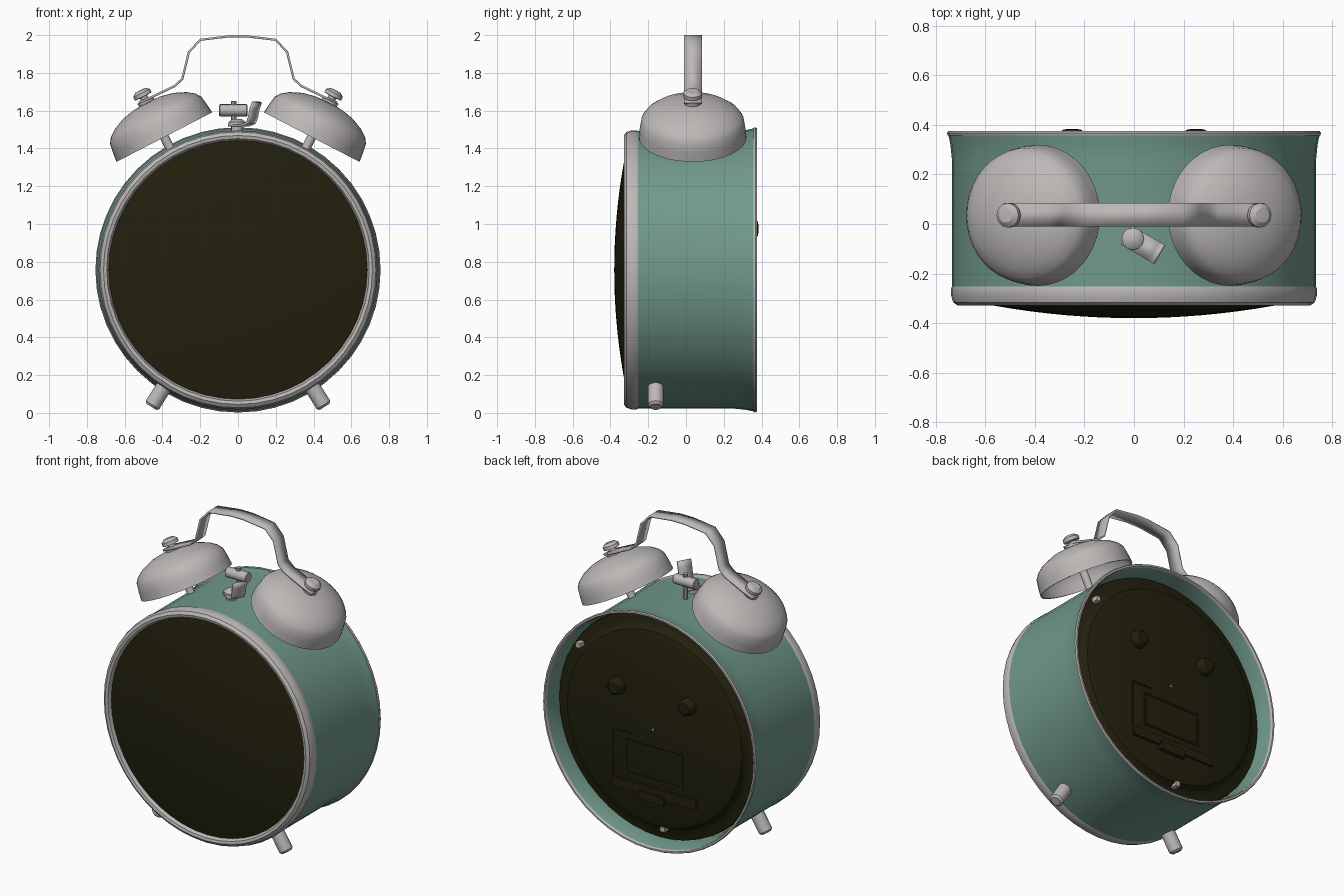
import bpy, bmesh, math
from mathutils import Vector, Matrix

if "Cube" in bpy.data.objects:
    bpy.data.objects.remove(bpy.data.objects["Cube"])


def material(name, rgb):
    m = bpy.data.materials.new(name)
    m.diffuse_color = (*rgb, 1)
    m.use_nodes = True
    m.node_tree.nodes["Principled BSDF"].inputs["Base Color"].default_value = m.diffuse_color
    return m


TEAL = material("teal enamel", (0.165, 0.32, 0.255))
SILVER = material("brushed silver", (0.50, 0.48, 0.47))
DARK = material("dark olive", (0.016, 0.0145, 0.004))
CZ = 0.757  # height of the case axis


def finish(name, bm, mat, angle=35):
    bmesh.ops.remove_doubles(bm, verts=bm.verts, dist=1e-5)
    bmesh.ops.recalc_face_normals(bm, faces=bm.faces)
    me = bpy.data.meshes.new(name)
    bm.to_mesh(me)
    bm.free()
    ob = bpy.data.objects.new(name, me)
    bpy.context.collection.objects.link(ob)
    me.materials.append(mat)
    bpy.ops.object.select_all(action='DESELECT')
    ob.select_set(True)
    bpy.context.view_layer.objects.active = ob
    if angle:
        bpy.ops.object.shade_smooth_by_angle(angle=math.radians(angle))
    return ob


def lathe(name, profile, origin, axis, mat, sides=48, closed=False, angle=35):
    """Spin (radius, height) points around an axis through origin."""
    bm = bmesh.new()
    pts = list(profile) + ([profile[0]] if closed else [])
    vs = [bm.verts.new((r, 0, h)) for r, h in pts]
    edges = [bm.edges.new(p) for p in zip(vs, vs[1:])]
    bmesh.ops.spin(bm, geom=vs + edges, cent=(0, 0, 0), axis=(0, 0, 1),
                   angle=2 * math.pi, steps=sides)
    bmesh.ops.remove_doubles(bm, verts=bm.verts, dist=1e-5)
    rot = Vector((0, 0, 1)).rotation_difference(Vector(axis).normalized())
    bm.transform(Matrix.Translation(origin) @ rot.to_matrix().to_4x4())
    return finish(name, bm, mat, angle)


def rod(name, a, b, r, mat, sides=16, bevel=0.0):
    a, b = Vector(a), Vector(b)
    n = (b - a).length
    prof = [(0, 0), (r - bevel, 0), (r, bevel), (r, n - bevel), (r - bevel, n), (0, n)]
    return lathe(name, prof, a, b - a, mat, sides)


def strip(name, path, side, thick, mat):
    """Bent metal strip: path swept sideways, then thickened."""
    bm = bmesh.new()
    side = Vector(side)
    rows = [[bm.verts.new(Vector(p) + side * k) for k in (-1, 1)] for p in path]
    for (a, b), (c, d) in zip(rows, rows[1:]):
        bm.faces.new((a, b, d, c))
    ob = finish(name, bm, mat, 25)
    mod = ob.modifiers.new("thickness", 'SOLIDIFY')
    mod.thickness = thick
    mod.offset = 0
    return ob


def box(name, x0, x1, y0, y1, z0, z1, mat):
    bm = bmesh.new()
    bmesh.ops.create_cube(bm, size=1)
    bm.transform(Matrix.Translation(((x0 + x1) / 2, (y0 + y1) / 2, (z0 + z1) / 2))
                 @ Matrix.Diagonal((x1 - x0, y1 - y0, z1 - z0, 1)))
    return finish(name, bm, mat, 0)


C, Y = (0, 0, CZ), (0, 1, 0)

# Case: flared open drum
lathe("case", [(0.70, -0.255), (0.735, -0.255), (0.735, 0.26), (0.741, 0.32), (0.75, 0.362),
               (0.738, 0.362), (0.728, 0.32), (0.722, 0.26), (0.72, -0.24)],
      C, Y, TEAL, closed=True)
lathe("back_rim", [(0.735, 0.358), (0.752, 0.358), (0.755, 0.367), (0.75, 0.375),
                   (0.74, 0.375), (0.735, 0.367)], C, Y, SILVER, closed=True)

# Front bezel and domed glass
lathe("bezel", [(0.69, -0.248), (0.733, -0.248), (0.738, -0.26), (0.738, -0.29),
                (0.73, -0.316), (0.712, -0.329), (0.695, -0.325), (0.684, -0.305),
                (0.682, -0.25)], C, Y, SILVER, closed=True)
lathe("glass", [(0.69 * i / 10, -0.38 + 0.075 * (i / 10) ** 2) for i in range(11)]
      + [(0.69, -0.26), (0, -0.26)], C, Y, DARK)

# Back plate with raised centre
lathe("back_plate", [(0, 0.33), (0.59, 0.33), (0.62, 0.318), (0.635, 0.285), (0.65, 0.275),
                     (0.71, 0.268), (0.715, 0.24), (0, 0.24)], C, Y, DARK)
lathe("centre_dot", [(0, 0.335), (0.009, 0.335), (0.009, 0.325)], C, Y, TEAL, 8)
for s in (-1, 1):
    lathe("winding_knob", [(0, 0.384), (0.035, 0.382), (0.047, 0.372), (0.052, 0.355),
                           (0.055, 0.325)], (s * 0.25, 0, 0.975), Y, DARK, 20)

# Battery door, stand bar, seam lines and clips on the back
for x0, x1, z0, z1 in ((-0.21, 0.20, 0.43, 0.442), (-0.21, 0.20, 0.635, 0.647),
                       (-0.21, -0.198, 0.43, 0.647), (0.188, 0.20, 0.43, 0.647),
                       (0.285, 0.292, 0.39, 0.69), (0.15, 0.292, 0.685, 0.692)):
    box("door_seam", x0, x1, 0.325, 0.336, z0, z1, DARK)
box("stand_bar", -0.31, 0.29, 0.325, 0.345, 0.33, 0.388, DARK)
box("door_tab", -0.09, 0.09, 0.325, 0.355, 0.30, 0.352, DARK)
for x, z in ((0.54, 1.15), (-0.06, 0.13)):
    box("plate_clip", x - 0.015, x + 0.015, 0.28, 0.325, z - 0.015, z + 0.015, SILVER)

# Bells, stems, bolts and feet on both sides
outer = [(0.285, 0), (0.28, 0.05), (0.272, 0.10), (0.253, 0.128), (0.215, 0.157),
         (0.15, 0.186), (0.08, 0.201), (0, 0.206)]
inner = [(r * 0.97, h - 0.008 if h else 0) for r, h in reversed(outer)]
for s in (-1, 1):
    base = Vector((s * 0.39, 0.035, 1.46))
    axis = Vector((s * 0.46, 0, 0.888)).normalized()
    lathe("bell", outer + inner, base, axis, SILVER, 40)
    rod("bell_stem", base - axis * 0.10, base + axis * 0.20, 0.024, SILVER, 12)
    lathe("bell_bolt", [(0, 0.20), (0.045, 0.20), (0.045, 0.222), (0.022, 0.225), (0.022, 0.24),
                        (0.05, 0.242), (0.05, 0.262), (0.03, 0.278), (0, 0.28)],
          base, axis, SILVER, 12)
    out = Vector((s * 0.535, 0, -0.845)).normalized()
    foot = Vector((0, -0.16, CZ))
    rod("foot", foot + out * 0.70, foot + out * 0.858, 0.042, SILVER, 16, 0.012)

# Carrying handle: half path mirrored
half = [(0.525, 1.642), (0.457, 1.672), (0.336, 1.73), (0.295, 1.768), (0.26, 1.91),
        (0.20, 1.975), (0.045, 1.994)]
path = [(-x, 0.037, z) for x, z in half] + [(x, 0.037, z) for x, z in reversed(half)]
strip("handle", path, (0, 0.047, 0), 0.012, SILVER)

# Hammer between the bells
rod("hammer_stem", (-0.022, 0.037, 1.47), (-0.022, 0.037, 1.652), 0.014, SILVER, 10)
rod("hammer_head", (-0.10, 0.037, 1.602), (0.05, 0.037, 1.602), 0.032, SILVER, 16, 0.004)

# Alarm switch: button with upturned lever
lathe("switch_button", [(0.03, -0.03), (0.03, 0.015), (0.045, 0.018), (0.045, 0.035),
                        (0.025, 0.05), (0, 0.052)], (-0.005, -0.06, 1.505), (0, 0, 1), SILVER, 12)
d = Vector((0.86, -0.5, 0))
lever = [Vector((-0.005, -0.06, 0)) + d * t + Vector((0, 0, z)) for t, z in
         ((-0.03, 1.522), (0.05, 1.522), (0.085, 1.535), (0.098, 1.565), (0.108, 1.61), (0.122, 1.645))]
strip("switch_lever", lever, (0.022, 0.038, 0), 0.012, SILVER)
